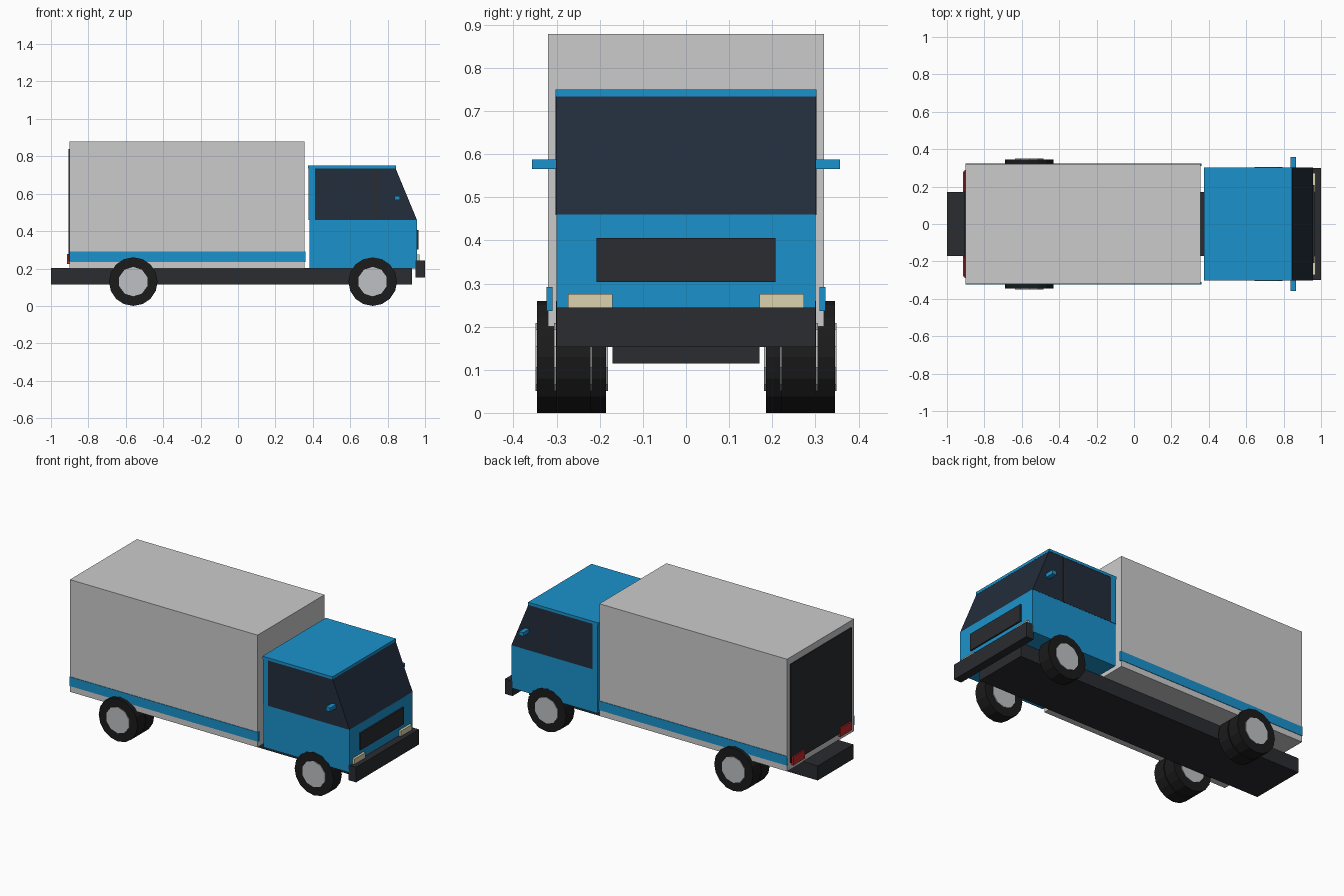
import bpy, bmesh, math
from mathutils import Matrix

if "Cube" in bpy.data.objects:
    bpy.data.objects.remove(bpy.data.objects["Cube"])


def material(name, r, g, b):
    m = bpy.data.materials.new(name)
    m.diffuse_color = (r, g, b, 1)
    m.use_nodes = True
    m.node_tree.nodes["Principled BSDF"].inputs["Base Color"].default_value = m.diffuse_color
    return m


BLUE = material("blue paint", 0.011, 0.287, 0.604)
DARK = material("dark trim", 0.023, 0.025, 0.03)
BLACK = material("tyre rubber", 0.011, 0.011, 0.011)
GLASS = material("dark glass", 0.016, 0.026, 0.044)
CREAM = material("headlight", 0.72, 0.65, 0.43)
RED = material("tail light", 0.55, 0.02, 0.02)
PALE = material("pale grey", 0.65, 0.65, 0.66)
HUB = material("hub grey", 0.52, 0.53, 0.55)


def finish(name, bm, mat):
    bmesh.ops.recalc_face_normals(bm, faces=bm.faces)
    me = bpy.data.meshes.new(name)
    bm.to_mesh(me)
    bm.free()
    me.materials.append(mat)
    ob = bpy.data.objects.new(name, me)
    bpy.context.collection.objects.link(ob)
    return ob


def box(name, x, y, z, mat):
    bm = bmesh.new()
    bmesh.ops.create_cube(bm, size=1)
    for v in bm.verts:
        for i, (lo, hi) in enumerate((x, y, z)):
            v.co[i] = hi if v.co[i] > 0 else lo
    return finish(name, bm, mat)


def pair(name, x, y, z, mat):
    # the same box on both sides of the truck
    box(name + "_left", x, y, z, mat)
    box(name + "_right", x, (-y[1], -y[0]), z, mat)


def prism(name, profile, half, mat):
    # x-z profile stretched across the truck
    bm = bmesh.new()
    face = bm.faces.new([bm.verts.new((x, -half, z)) for x, z in profile])
    ext = bmesh.ops.extrude_face_region(bm, geom=[face])["geom"]
    for v in ext:
        if isinstance(v, bmesh.types.BMVert):
            v.co.y = half
    return finish(name, bm, mat)


def disc(name, x, y0, y1, radius, sides, mat):
    bm = bmesh.new()
    bmesh.ops.create_cone(
        bm, cap_ends=True, segments=sides, radius1=radius, radius2=radius, depth=abs(y1 - y0),
        matrix=Matrix.Translation((x, (y0 + y1) / 2, 0.13)) @ Matrix.Rotation(math.pi / 2, 4, 'X'))
    return finish(name, bm, mat)


# chassis and bumper
box("chassis", (-1.0, 0.93), (-0.17, 0.17), (0.115, 0.203), DARK)
box("front_bumper", (0.95, 1.0), (-0.3, 0.3), (0.153, 0.244), DARK)

# cargo box with side stripes and rear door
box("cargo_box", (-0.9, 0.355), (-0.32, 0.32), (0.2, 0.878), PALE)
pair("side_stripe", (-0.9, 0.36), (0.31, 0.323), (0.236, 0.292), BLUE)
box("rear_door", (-0.906, -0.89), (-0.29, 0.29), (0.24, 0.838), DARK)
pair("tail_light", (-0.914, -0.895), (0.17, 0.28), (0.225, 0.277), RED)

# cab: body, glasshouse, rear wall, roof
box("cab_body", (0.382, 0.957), (-0.3, 0.3), (0.2, 0.46), BLUE)
prism("cab_glass", [(0.39, 0.459), (0.957, 0.459), (0.842, 0.737), (0.39, 0.737)], 0.301, GLASS)
box("cab_rear_wall", (0.378, 0.413), (-0.303, 0.303), (0.459, 0.737), BLUE)
box("cab_roof", (0.375, 0.844), (-0.303, 0.303), (0.734, 0.75), BLUE)
pair("door_pillar", (0.728, 0.746), (0.29, 0.303), (0.46, 0.734), DARK)

# cab fittings
box("grille", (0.95, 0.966), (-0.208, 0.208), (0.303, 0.405), DARK)
pair("headlight", (0.95, 0.971), (0.17, 0.274), (0.225, 0.276), CREAM)
pair("mirror", (0.838, 0.866), (0.295, 0.357), (0.565, 0.588), BLUE)

# single front wheels, twin rear wheels
for side, s in (("left", 1), ("right", -1)):
    for name, x, y0, y1 in (("front_wheel", 0.72, 0.222, 0.302),
                            ("rear_inner_wheel", -0.56, 0.185, 0.262),
                            ("rear_outer_wheel", -0.56, 0.268, 0.345)):
        disc(f"{name}_tyre_{side}", x, s * y0, s * y1, 0.13, 16, BLACK)
        disc(f"{name}_hub_{side}", x, s * (y0 - 0.004), s * (y1 + 0.004), 0.079, 10, HUB)
